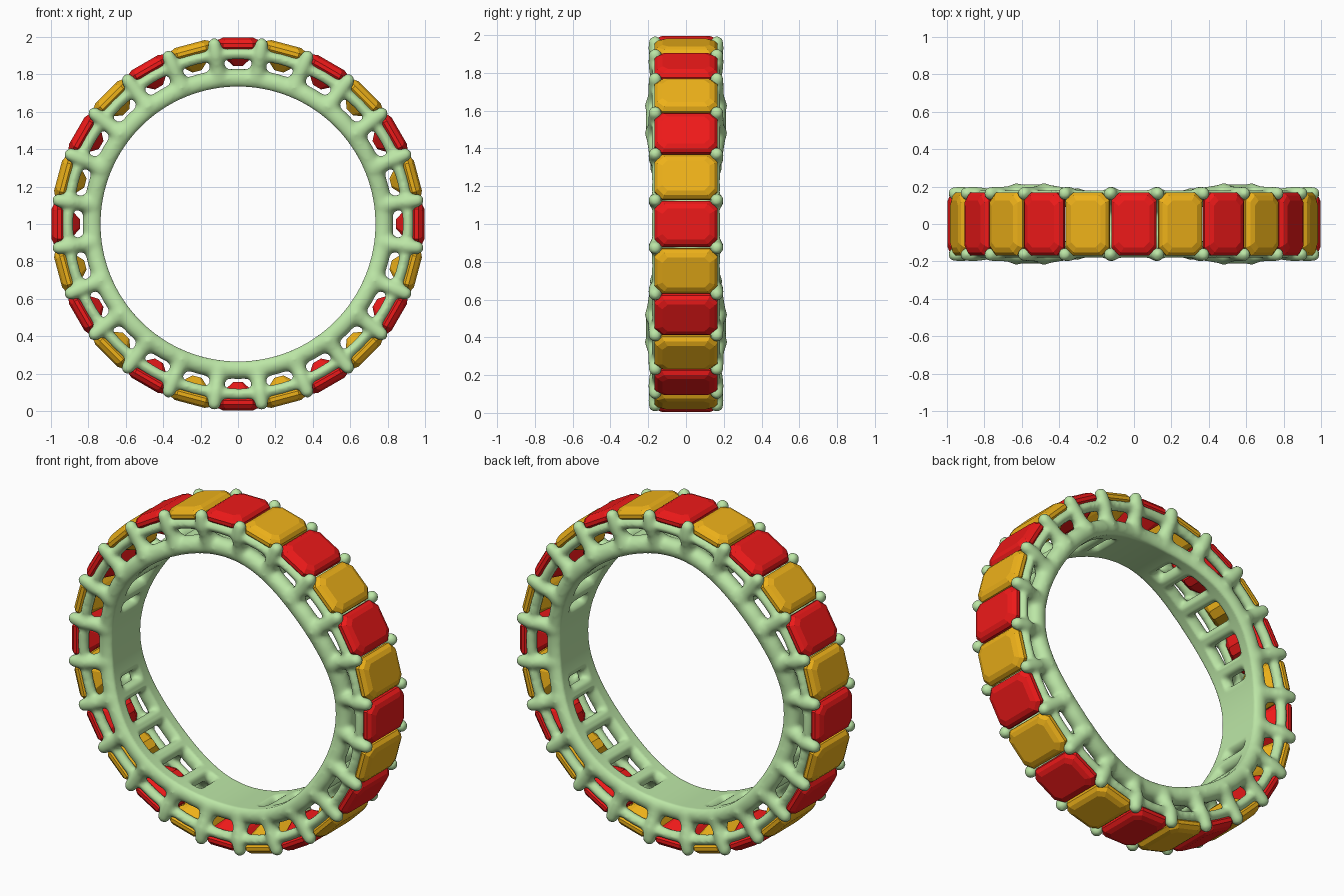
import bpy, bmesh
from math import sin, cos, radians, hypot
from mathutils import Vector, Matrix

if "Cube" in bpy.data.objects:
    bpy.data.objects.remove(bpy.data.objects["Cube"])


def material(name, color):
    m = bpy.data.materials.new(name)
    m.diffuse_color = (*color, 1)
    m.use_nodes = True
    m.node_tree.nodes["Principled BSDF"].inputs["Base Color"].default_value = m.diffuse_color
    return m


def polar(deg, r, y):
    a = radians(deg)
    return Vector((r * sin(a), y, 1 + r * cos(a)))


def tube(bm, pts, radii):
    # chain of balls and tapered cylinders, later fused together
    for p, r in zip(pts, radii):
        bmesh.ops.create_icosphere(bm, subdivisions=2, radius=r,
                                   matrix=Matrix.Translation(p))
    for a, b, ra, rb in zip(pts, pts[1:], radii, radii[1:]):
        d = b - a
        mat = Matrix.Translation((a + b) / 2) @ d.to_track_quat('Z', 'Y').to_matrix().to_4x4()
        bmesh.ops.create_cone(bm, cap_ends=True, segments=16, radius1=ra,
                              radius2=rb, depth=d.length, matrix=mat)


def half_width(deg):
    # inner rails pinch together at top, bottom and sides
    return 0.132 - 0.03 * cos(radians(4 * deg))


INNER = 0.735
N = 24
metal = material("metal_green", (0.50, 0.79, 0.38))
red = material("gem_red", (0.86, 0.01, 0.01))
amber = material("gem_amber", (0.85, 0.44, 0.01))

# Setting: inner rails, gallery rails, claws and cross bars
bm = bmesh.new()
for s in (-1, 1):
    steps = [i * 5 for i in range(73)]
    tube(bm, [polar(d, 0.778, s * half_width(d)) for d in steps], [0.053] * 73)
    tube(bm, [polar(d, 0.91, s * 0.15) for d in steps], [0.031] * 73)
    for i in range(N):
        d = 7.5 + 15 * i
        w = half_width(d)
        tube(bm, [polar(d, 0.79, s * w), polar(d, 0.85, s * (w + 0.165) / 2),
                  polar(d, 0.91, s * 0.165), polar(d, 0.968, s * 0.163)],
             [0.062, 0.042, 0.036, 0.037])
for i in range(N):
    d = 7.5 + 15 * i
    w = half_width(d)
    tube(bm, [polar(d, 0.772, -w), polar(d, 0.772, w)], [0.042] * 2)

# Solid bridging plates at the four quarter points
for q in range(4):
    for k in range(-5, 6):
        d = q * 90 + k * 2.5
        w = half_width(d)
        tube(bm, [polar(d, 0.772, -w), polar(d, 0.772, w)], [0.044] * 2)
me = bpy.data.meshes.new("setting_raw")
bm.to_mesh(me)
bm.free()
raw = bpy.data.objects.new("setting_raw", me)
bpy.context.collection.objects.link(raw)
rem = raw.modifiers.new("fuse", 'REMESH')
rem.mode = 'VOXEL'
rem.voxel_size = 0.012
sm = raw.modifiers.new("soften", 'SMOOTH')
sm.factor = 0.5
sm.iterations = 8
dg = bpy.context.evaluated_depsgraph_get()
fused = bpy.data.meshes.new_from_object(raw.evaluated_get(dg))
bpy.data.objects.remove(raw)

# Flatten the inside to a clean bore
for v in fused.vertices:
    r = hypot(v.co.x, v.co.z - 1)
    if r < INNER:
        v.co.x *= INNER / r
        v.co.z = 1 + (v.co.z - 1) * INNER / r
fused.shade_smooth()
fused.materials.clear()
fused.materials.append(metal)
setting = bpy.data.objects.new("ring_setting", fused)
bpy.context.collection.objects.link(setting)

# Step-cut stones: rows of (radius, half width, half length, corner cut)
LEVELS = [(0.996, 0.082, 0.125, 0.028), (0.985, 0.106, 0.152, 0.036),
          (0.965, 0.121, 0.168, 0.042), (0.945, 0.121, 0.168, 0.042),
          (0.90, 0.085, 0.125, 0.03), (0.845, 0.025, 0.065, 0.01)]


def gem_mesh(name, mat):
    bm = bmesh.new()
    rings = []
    for r, a, b, c in LEVELS:
        outline = [(a, -b + c), (a, b - c), (a - c, b), (-a + c, b),
                   (-a, b - c), (-a, -b + c), (-a + c, -b), (a - c, -b)]
        rings.append([bm.verts.new((x, y, r)) for x, y in outline])
    for up, lo in zip(rings, rings[1:]):
        for i in range(8):
            j = (i + 1) % 8
            bm.faces.new((up[i], lo[i], lo[j], up[j]))
    bm.faces.new(rings[0])
    bm.faces.new(rings[-1][::-1])
    bmesh.ops.recalc_face_normals(bm, faces=bm.faces)
    m = bpy.data.meshes.new(name)
    bm.to_mesh(m)
    bm.free()
    m.materials.append(mat)
    return m


gems = [gem_mesh("red_stone", red), gem_mesh("amber_stone", amber)]
for i in range(N):
    ob = bpy.data.objects.new(("red_stone", "amber_stone")[i % 2], gems[i % 2])
    ob.location = (0, 0, 1)
    ob.rotation_euler = (0, radians(15 * i), 0)
    bpy.context.collection.objects.link(ob)
